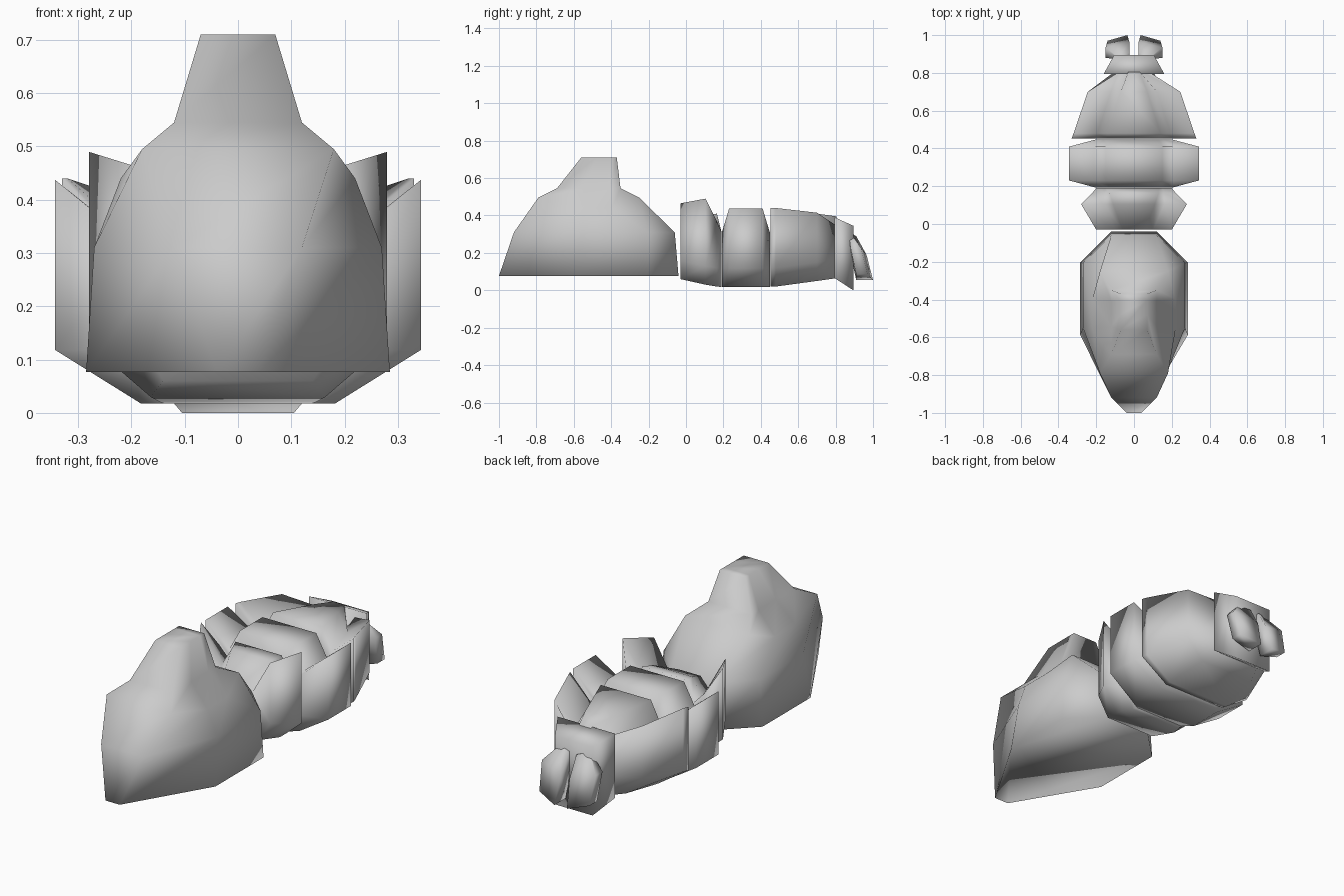
import bpy
import bmesh

cube = bpy.data.objects.get("Cube")
if cube:
    bpy.data.objects.remove(cube)

# Single plain material
grey = bpy.data.materials.new("plain grey")
grey.use_nodes = True
tone = (0.6, 0.6, 0.6, 1)
grey.diffuse_color = tone
grey.node_tree.nodes["Principled BSDF"].inputs["Base Color"].default_value = tone


def loft(name, rings):
    """Skin a list of equal-length point rings, cap both ends, shade smooth."""
    bm = bmesh.new()
    loops = [[bm.verts.new(point) for point in ring] for ring in rings]
    count = len(loops[0])
    for near, far in zip(loops, loops[1:]):
        for i in range(count):
            j = (i + 1) % count
            bm.faces.new((near[i], near[j], far[j], far[i]))
    bm.faces.new(loops[0])
    bm.faces.new(loops[-1])
    bmesh.ops.recalc_face_normals(bm, faces=bm.faces)
    for face in bm.faces:
        face.smooth = True
    mesh = bpy.data.meshes.new(name)
    bm.to_mesh(mesh)
    bm.free()
    mesh.materials.append(grey)
    obj = bpy.data.objects.new(name, mesh)
    bpy.context.collection.objects.link(obj)


def both_sides(half):
    """Close a half outline with its mirror image."""
    return half + [(-across, *other) for across, *other in reversed(half)]


# Large domed shell: eight-sided levels that turn rectangular at the neck
def shell_level(height, nose, side, tail, front, back, droop=0):
    length = back - front
    return both_sides([
        (nose, front, height),
        (side, front + 0.43 * length, height - droop),
        (side, front + 0.83 * length - droop, height - droop),
        (tail, back, height)])


def neck_level(height, half_width, front, back):
    return shell_level(height, half_width, half_width, half_width, front, back)


loft("domed_shell", [
    shell_level(height=0.077, nose=0.04, side=0.285, tail=0.12, front=-1, back=-0.04),
    shell_level(height=0.31, nose=0.12, side=0.27, tail=0.12, front=-0.92, back=-0.06),
    shell_level(height=0.495, nose=0.18, side=0.22, tail=0.18,
                front=-0.79, back=-0.25, droop=0.055),
    neck_level(height=0.545, half_width=0.12, front=-0.69, back=-0.35),
    neck_level(height=0.71, half_width=0.07, front=-0.56, back=-0.37),
])


def rib(y, flap, tip, ridge, crest, belly):
    """Segment cross-section: belly, side wall, flap tip, groove, back ridge."""
    groove = 0.4 * min(tip, crest) + 0.156
    return both_sides([
        (0.3 * flap + 0.08, y, belly), (flap, y, belly + 0.1), (flap, y, tip),
        (ridge + 0.3 * (flap - ridge), y, groove), (ridge, y, crest)])


# First segment: flaps rise to a point beside a back that widens rearward
loft("first_segment", [
    rib(y=-0.03, flap=0.2, tip=0.465, ridge=0.06, crest=0.34, belly=0.06),
    rib(y=0.105, flap=0.28, tip=0.49, ridge=0.11, crest=0.4, belly=0.03),
    rib(y=0.165, flap=0.22, tip=0.37, ridge=0.13, crest=0.41, belly=0.02),
    rib(y=0.19, flap=0.2, tip=0.31, ridge=0.13, crest=0.31, belly=0.018),
])

# Second segment: the same front and back, tucked in at both ends
middle, reach = 0.32, 0.128
end = dict(flap=0.2, tip=0.31, ridge=0.13, crest=0.31, belly=0.018)
full = dict(flap=0.343, tip=0.437, ridge=0.15, crest=0.435, belly=0.018)
loft("second_segment", [
    rib(y=middle - reach, **end),
    rib(y=middle - 0.7 * reach, **full),
    rib(y=middle + 0.7 * reach, **full),
    rib(y=middle + reach, **end),
])

# Third segment: widest in front, tapering to a narrow rear
loft("third_segment", [
    rib(y=0.453, flap=0.33, tip=0.44, ridge=0.14, crest=0.36, belly=0.02),
    rib(y=0.48, flap=0.32, tip=0.44, ridge=0.14, crest=0.435, belly=0.02),
    rib(y=0.7, flap=0.245, tip=0.415, ridge=0.07, crest=0.41, belly=0.05),
    rib(y=0.805, flap=0.08, tip=0.345, ridge=0.03, crest=0.395, belly=0.065),
])


# Tapered end block
def block_face(y, half_width, bottom, top):
    return both_sides([(half_width, y, bottom), (half_width, y, top)])


loft("end_block", [
    block_face(y=0.795, half_width=0.16, bottom=0.065, top=0.39),
    block_face(y=0.895, half_width=0.105, bottom=0, top=0.345),
])


# Pair of drooping lobes, each level rising a little towards the outside
def lobe_level(side, height, inner, outer, front, back):
    corners = [(inner, front), (outer, front), (outer, back - 0.03), (inner, back)]
    return [(side * x, y, height + 0.3 * (x - inner)) for x, y in corners]


for side, label in ((1, "left"), (-1, "right")):
    loft(label + "_lobe", [
        lobe_level(side, height=0.29, inner=0.025, outer=0.08, front=0.87, back=0.91),
        lobe_level(side, height=0.19, inner=0.025, outer=0.15, front=0.88, back=0.965),
        lobe_level(side, height=0.055, inner=0.035, outer=0.14, front=0.91, back=1),
    ])
